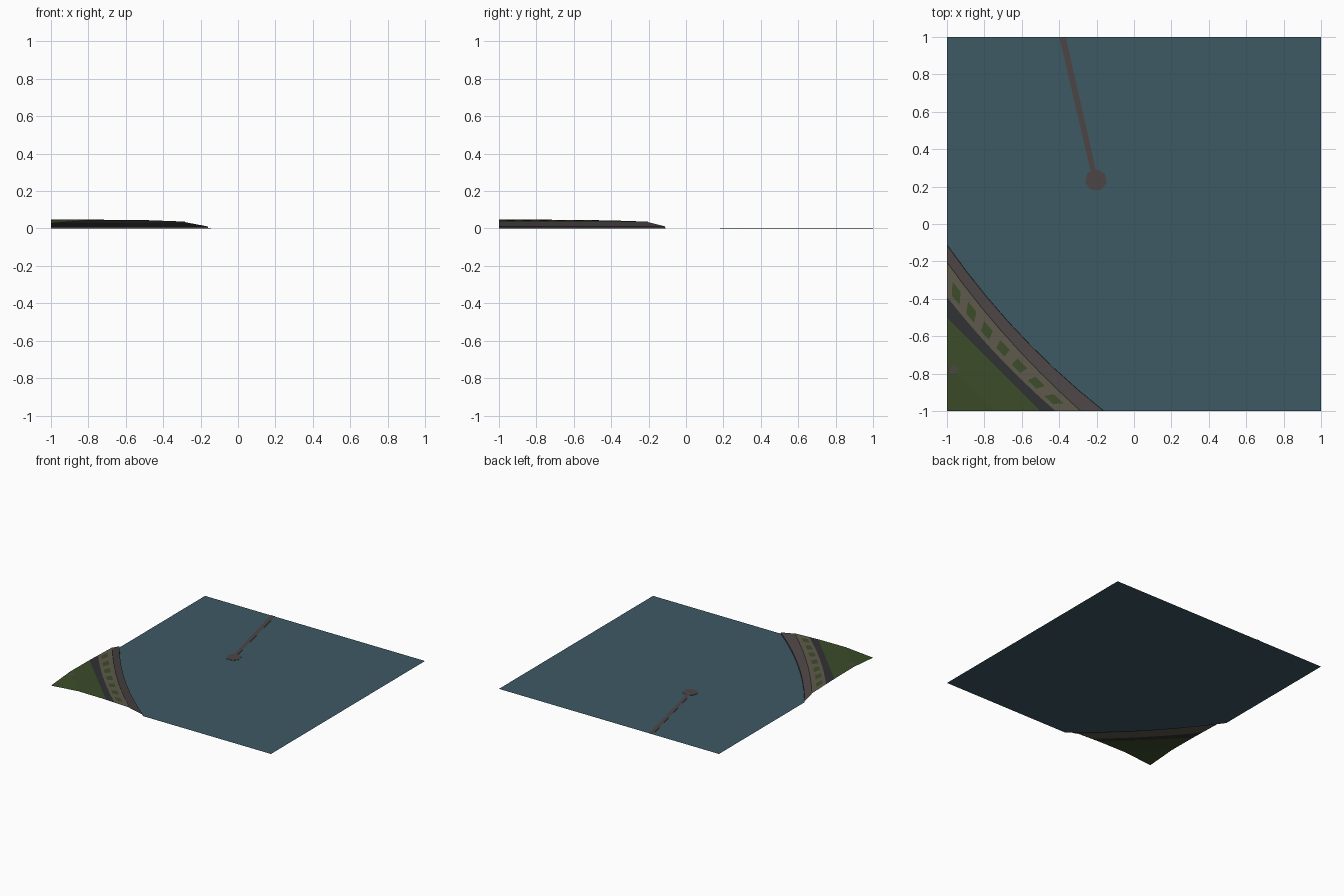
import bpy, bmesh, math
from mathutils import Vector

if "Cube" in bpy.data.objects:
    bpy.data.objects.remove(bpy.data.objects["Cube"])

N = 7  # segments along the coast


def material(name, rgb):
    m = bpy.data.materials.new(name)
    m.diffuse_color = (*rgb, 1)
    m.use_nodes = True
    m.node_tree.nodes["Principled BSDF"].inputs["Base Color"].default_value = m.diffuse_color
    return m


WATER = material("water", (0.047, 0.10, 0.125))
ROCK = material("rock", (0.073, 0.062, 0.060))
PAVING = material("paving", (0.112, 0.10, 0.072))
ASPHALT = material("asphalt", (0.03, 0.031, 0.033))
GRASS = material("grass", (0.045, 0.072, 0.022))


def mesh_object(name, verts, faces, mat, merge=False):
    me = bpy.data.meshes.new(name)
    me.from_pydata([tuple(v) for v in verts], [], faces)
    bm = bmesh.new()
    bm.from_mesh(me)
    if merge:
        bmesh.ops.remove_doubles(bm, verts=bm.verts, dist=1e-5)
    bm.to_mesh(me)
    bm.free()
    me.materials.append(mat)
    ob = bpy.data.objects.new(name, me)
    bpy.context.collection.objects.link(ob)
    return ob


def coast(row, t):
    """Point on a bowed coast line running from x=-1 to y=-1."""
    y0, x1, z, bow = row
    b = bow * 4 * t * (1 - t) * 0.707
    return Vector((-1 + (x1 + 1) * t - b, y0 + (-1 - y0) * t - b, z))


def band(name, rows, mat):
    n = N + 1
    verts = [coast(r, i / N) for r in rows for i in range(n)]
    faces = [(k * n + i, (k + 1) * n + i, (k + 1) * n + i + 1, k * n + i + 1)
             for k in range(len(rows) - 1) for i in range(N)]
    return mesh_object(name, verts, faces, mat, merge=True)


# coast lines: y where it meets x=-1, x where it meets y=-1, height, bow
waterline = (-0.11, -0.16, 0.0, 0.045)
bank_foot = (-0.112, -0.162, 0.011, 0.045)
bank_top = (-0.20, -0.28, 0.033, 0.03)
kerb = (-0.205, -0.285, 0.037, 0.03)
road_outer = (-0.39, -0.42, 0.042, 0.02)
road_inner = (-0.50, -0.50, 0.045, 0.0)
lawn_mid = (-0.75, -0.75, 0.047, 0.0)
corner = (-1.0, -1.0, 0.027, 0.0)

# land: an open sheet in coloured bands
band("rocky_bank", [waterline, bank_foot, bank_top, kerb], ROCK)
band("promenade", [kerb, road_outer], PAVING)
band("road", [road_outer, road_inner], ASPHALT)
band("lawn", [road_inner, lawn_mid, corner], GRASS)

# water fills the rest of the tile
shore = [coast(waterline, i / N) for i in range(N + 1)]
outline = shore + [(1, -1, 0), (1, 1, 0), (-1, 1, 0)]
mesh_object("water", outline, [tuple(range(len(outline)))], WATER)

# planting beds along the promenade
verts, faces = [], []
for i in range(7):
    t = 0.085 + 0.136 * i
    for dt, v in ((-0.036, 0.34), (-0.036, 0.78), (0.036, 0.78), (0.036, 0.34)):
        p = coast(kerb, t + dt).lerp(coast(road_outer, t + dt), v)
        verts.append(p + Vector((0, 0, 0.0015)))
    faces.append(tuple(range(4 * i, 4 * i + 4)))
mesh_object("planting_beds", verts, faces, GRASS)

# small paved patch on the lawn
mesh_object("lawn_patch", [(-0.99, -0.80, 0.047), (-0.95, -0.80, 0.047),
                           (-0.94, -0.76, 0.048), (-0.98, -0.76, 0.048)],
            [(0, 1, 2, 3)], ROCK)


def slab(name, pts, height, mat):
    n = len(pts)
    verts = [(x, y, z) for z in (0.0005, height) for x, y in pts]
    faces = [tuple(range(n, 2 * n))]
    faces += [(i, (i + 1) % n, n + (i + 1) % n, n + i) for i in range(n)]
    return mesh_object(name, verts, faces, mat)


# breakwater and its round head
slab("breakwater", [(-0.227, 0.26), (-0.197, 0.26), (-0.365, 1.0), (-0.40, 1.0)], 0.0025, ROCK)
slab("breakwater_head", [(-0.203 + 0.059 * math.cos(math.pi / 2 + i * math.tau / 7),
                          0.234 + 0.059 * math.sin(math.pi / 2 + i * math.tau / 7))
                         for i in range(7)], 0.003, ROCK)
